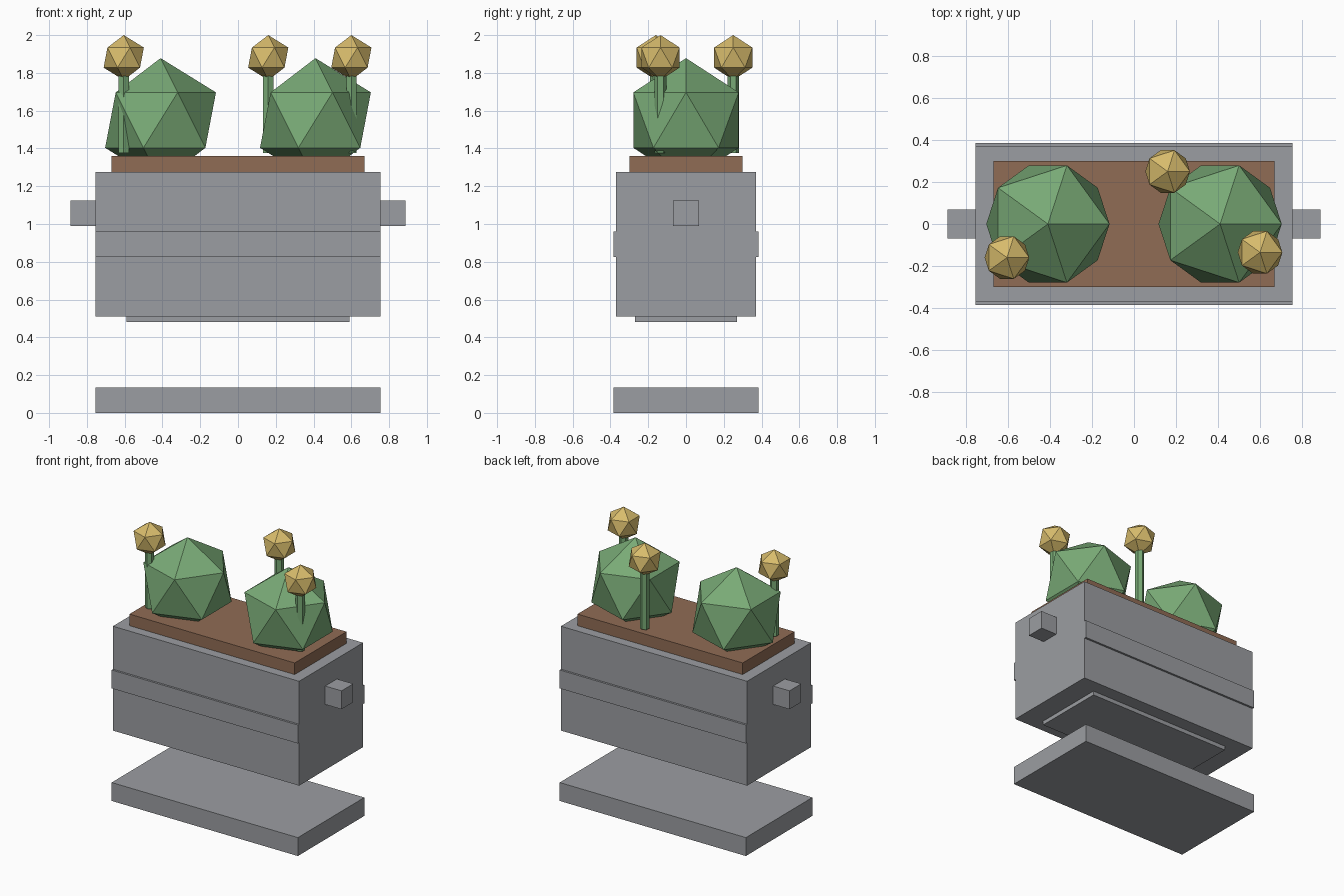
import bpy
import bmesh
from mathutils import Matrix, Vector

cube = bpy.data.objects.get("Cube")
if cube:
    bpy.data.objects.remove(cube, do_unlink=True)


def material(name, rgb):
    mat = bpy.data.materials.new(name)
    mat.use_nodes = True
    color = (*rgb, 1)
    mat.diffuse_color = color
    mat.node_tree.nodes["Principled BSDF"].inputs["Base Color"].default_value = color
    return mat


stone = material("stone grey", (0.33, 0.34, 0.36))
earth = material("earth brown", (0.28, 0.15, 0.09))
leaf = material("leaf green", (0.19, 0.40, 0.18))
petal = material("petal yellow", (0.68, 0.50, 0.15))


def finish(name, bm, mat):
    mesh = bpy.data.meshes.new(name)
    bm.to_mesh(mesh)
    bm.free()
    mesh.materials.append(mat)
    obj = bpy.data.objects.new(name, mesh)
    bpy.context.collection.objects.link(obj)
    return obj


def box(name, low, high, mat):
    low, high = Vector(low), Vector(high)
    bm = bmesh.new()
    bmesh.ops.create_cube(bm, size=1)
    bmesh.ops.scale(bm, vec=high - low, verts=bm.verts)
    bmesh.ops.translate(bm, vec=(low + high) / 2, verts=bm.verts)
    return finish(name, bm, mat)


def ball(name, center, radius, mat):
    bm = bmesh.new()
    bmesh.ops.create_icosphere(bm, subdivisions=1, radius=radius,
                               matrix=Matrix.Translation(center))
    return finish(name, bm, mat)


def stem(name, x, y, bottom, top):
    bm = bmesh.new()
    bmesh.ops.create_cone(bm, cap_ends=True, segments=6, radius1=0.031, radius2=0.031,
                          depth=top - bottom,
                          matrix=Matrix.Translation((x, y, (bottom + top) / 2)))
    return finish(name, bm, leaf)


# Base slab and planter box
box("base_slab", (-0.755, -0.385, 0), (0.755, 0.385, 0.135), stone)
box("planter_foot", (-0.59, -0.27, 0.48), (0.59, 0.27, 0.53), stone)
box("planter_body", (-0.755, -0.37, 0.51), (0.755, 0.37, 1.275), stone)

# Raised bands on the long sides
box("front_band", (-0.755, -0.385, 0.825), (0.755, -0.36, 0.96), stone)
box("back_band", (-0.755, 0.36, 0.825), (0.755, 0.385, 0.96), stone)

# Handles, soil and bushes
for side, s in (("left", 1), ("right", -1)):
    x1, x2 = sorted((s * 0.74, s * 0.887))
    box(side + "_handle", (x1, -0.068, 0.99), (x2, 0.068, 1.125), stone)
    ball(side + "_bush", (s * 0.41, 0, 1.55), 0.328, leaf)
box("soil", (-0.67, -0.30, 1.2), (0.67, 0.30, 1.36), earth)

# Flowers on stems
for name, x, y in (("right", -0.605, -0.16), ("back", 0.16, 0.25), ("left", 0.60, -0.135)):
    stem(name + "_flower_stem", x, y, 1.375, 1.85)
    ball(name + "_flower_head", (x, y, 1.881), 0.119, petal)
